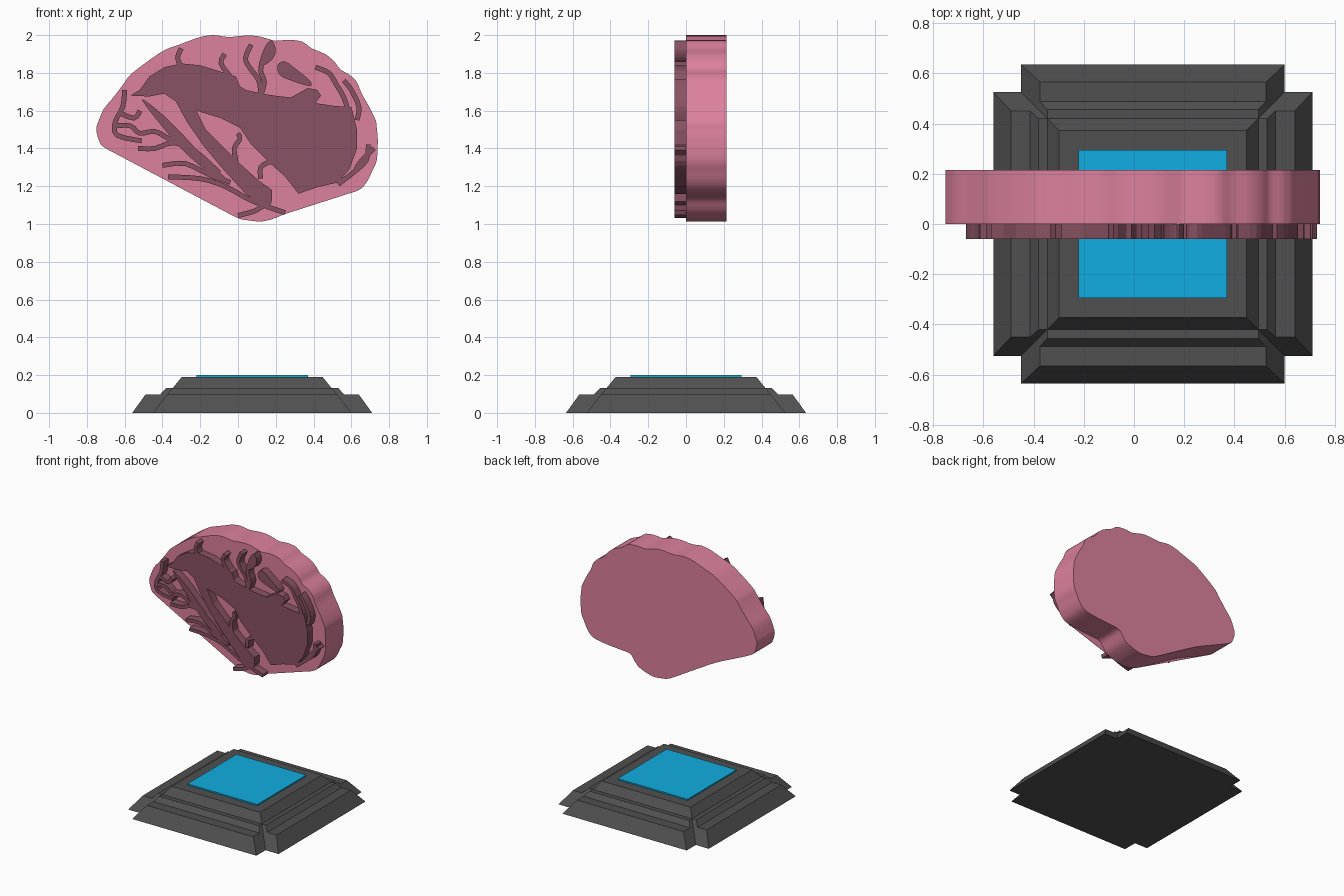
import bpy, bmesh
from mathutils import Vector

if "Cube" in bpy.data.objects:
    bpy.data.objects.remove(bpy.data.objects["Cube"])


def material(name, rgb):
    m = bpy.data.materials.new(name)
    m.diffuse_color = (*rgb, 1)
    m.use_nodes = True
    m.node_tree.nodes["Principled BSDF"].inputs["Base Color"].default_value = m.diffuse_color
    return m


PINK = material("pink", (0.72, 0.22, 0.34))
DARK = material("dark_pink", (0.25, 0.085, 0.125))
GREY = material("dark_grey", (0.08, 0.08, 0.08))
BLUE = material("blue", (0.005, 0.42, 0.75))


def finish(bm, name, mat, smooth=False):
    bmesh.ops.recalc_face_normals(bm, faces=bm.faces)
    me = bpy.data.meshes.new(name)
    bm.to_mesh(me)
    bm.free()
    me.materials.append(mat)
    ob = bpy.data.objects.new(name, me)
    bpy.context.collection.objects.link(ob)
    if smooth:
        bpy.context.view_layer.objects.active = ob
        ob.select_set(True)
        bpy.ops.object.shade_smooth_by_angle(angle=0.6)
        ob.select_set(False)
    return ob


def rounded(pts, closed=False, steps=3):
    """Catmull-Rom curve through the points."""
    p = [Vector(q) for q in pts]
    n = len(p)
    at = (lambda i: p[i % n]) if closed else (lambda i: p[max(0, min(n - 1, i))])
    out = []
    for i in range(n if closed else n - 1):
        a, b, c, d = at(i - 1), at(i), at(i + 1), at(i + 2)
        for k in range(steps):
            t = k / steps
            out.append(0.5 * (2 * b + (c - a) * t + (2 * a - 5 * b + 4 * c - d) * t * t
                              + (3 * b - a - 3 * c + d) * t ** 3))
    return out if closed else out + [p[-1]]


def prism(name, pts, y0, y1, mat, smooth=False):
    """Extrude an outline given in hundredths of x, z from y0 to y1."""
    bm = bmesh.new()
    a, b = ([bm.verts.new((q[0] / 100, y, q[1] / 100)) for q in pts] for y in (y0, y1))
    n = len(a)
    bm.faces.new(a)
    bm.faces.new(b[::-1])
    for i in range(n):
        j = (i + 1) % n
        bm.faces.new((a[i], a[j], b[j], b[i]))
    return finish(bm, name, mat, smooth)


def ribbon(name, path, width=2.6):
    """Raised groove line of constant width along a path."""
    c = rounded(path)
    left, right = [], []
    for i, q in enumerate(c):
        d = (c[min(i + 1, len(c) - 1)] - c[max(i - 1, 0)]).normalized()
        nrm = Vector((-d.y, d.x)) * width / 2
        left.append(q + nrm)
        right.append(q - nrm)
    prism(name, left + right[::-1], -0.06, 0, DARK)


def tier(name, bottom, top, z0, z1, mat):
    """Tapered box centred on the base axis; bottom and top are half sizes."""
    bm = bmesh.new()
    rings = [[bm.verts.new((0.075 + sx * hx, sy * hy, z))
              for sx, sy in ((-1, -1), (1, -1), (1, 1), (-1, 1))]
             for (hx, hy), z in ((bottom, z0), (top, z1))]
    bm.faces.new(rings[0][::-1])
    bm.faces.new(rings[1])
    for i in range(4):
        j = (i + 1) % 4
        bm.faces.new((rings[0][i], rings[0][j], rings[1][j], rings[1][i]))
    finish(bm, name, mat)


# Stepped base: crossed tiers, square top tier and blue plate
for tag, f in (("x", lambda a, b: (b, a)), ("y", lambda a, b: (a, b))):
    tier("base_lower_" + tag, f(.525, .635), f(.45, .565), 0, .097, GREY)
    tier("base_middle_" + tag, f(.45, .488), f(.42, .455), .097, .132, GREY)
tier("base_upper", (.42, .42), (.373, .373), .132, .19, GREY)
tier("top_plate", (.295, .295), (.295, .295), .19, .20, BLUE)

# Brain slab
outline = [(-75, 150), (-74, 154), (-71, 161), (-66, 167), (-60, 175), (-57, 179), (-48, 186),
           (-39, 192), (-31, 195), (-27, 196.5), (-20, 199), (-13, 200), (-5, 199), (3, 199.7),
           (10, 199.5), (16, 198), (20, 197), (27, 197.5), (34, 196.5), (39, 193), (46, 190),
           (51, 186), (54, 182), (59, 179), (63, 175), (65.5, 169), (69.5, 162), (73, 154.5),
           (73.5, 150), (74, 145), (73.5, 134), (71, 128), (68, 122), (63, 117.5), (52, 115.5),
           (40, 114.5), (32, 113.5), (28, 108.5), (24, 105), (14, 101.5), (5, 102), (-2, 104),
           (-20, 114.5), (-40, 126), (-53, 132), (-70, 140), (-73.5, 144)]
prism("brain_body", rounded(outline, True), 0, 0.215, PINK, True)

# Thin front lips bridging the lower hollows
prism("front_lip_right", [(63, 117.5), (24, 105), (27, 110), (32, 114), (52, 116)], 0, .002, PINK)
prism("front_lip_left", [(-2, 104), (-70, 140), (-53, 132.5), (-40, 126.5), (-20, 115)], 0, .002, PINK)

# Large raised dark area
mass = [(-57, 168), (-52, 171), (-47, 178), (-39, 183), (-30, 185), (-20, 184), (-7, 180),
        (-1, 178), (1, 173), (4, 171), (13, 169), (19, 168), (28, 167), (37, 172), (42, 171),
        (44, 168), (41, 164), (51, 162.5), (60, 162), (63, 150), (63, 140), (59, 129),
        (53, 122), (42, 119.5), (32, 116), (25, 125), (16, 133), (7, 142), (1, 151), (-9, 156),
        (-22, 160), (-17, 150), (-8, 141), (1, 132), (11, 123), (18, 118), (18, 112), (14, 109),
        (4, 116), (-7, 128), (-18, 141), (-27, 154), (-33, 165), (-39, 169), (-47, 167.5)]
prism("inner_mass", mass, -0.06, 0, DARK)

# Raised blobs
blobs = {
    "lower_fold": [(-51, 166), (-40, 158), (-28, 146), (-15, 132), (-4, 122), (-12, 125),
                   (-25, 135), (-38, 149)],
    "crown_fold": [(12, 188), (15, 195), (18, 197), (20, 192), (18, 187), (13, 184)],
    "rear_fold": [(21, 184), (25, 186), (32, 181), (38, 176), (38, 173), (28, 176), (22, 179)],
}
for name, pts in blobs.items():
    prism(name, rounded(pts, True), -0.06, 0, DARK)

# Thin raised grooves
grooves = [
    [(-60, 171), (-61, 162), (-65, 154), (-64, 147), (-51, 144)],
    [(-65, 152), (-57, 152), (-52, 148), (-44, 149), (-36, 145), (-25, 141)],
    [(-63, 159), (-55, 156), (-52, 160)],
    [(-53, 140), (-44, 140), (-34, 143), (-22, 138), (-10, 127)],
    [(-40, 131), (-28, 132), (-15, 126), (-4, 122)],
    [(-37, 125), (-20, 124), (-7, 120), (8, 112), (25, 106)],
    [(0, 104.5), (9, 107), (17, 112)],
    [(-1, 133), (-2, 140), (1, 145), (0, 148)],
    [(12, 124), (12, 130), (17, 133)],
    [(-30, 193), (-32, 188), (-30, 183)],
    [(-7, 190), (-9, 185), (-4, 178)],
    [(7, 195), (4, 188), (6, 183), (11, 176), (12, 168)],
    [(13, 187), (12, 181), (14, 175), (12, 168)],
    [(41, 183), (48, 180), (52, 174), (56, 167), (58, 161)],
    [(56, 176), (60, 171), (64, 162), (63, 155)],
    [(69, 142), (68, 134), (62, 128), (53, 121)],
    [(72, 140), (65, 133), (62, 128)],
]
for i, path in enumerate(grooves):
    ribbon(f"groove_{i + 1}", path)
